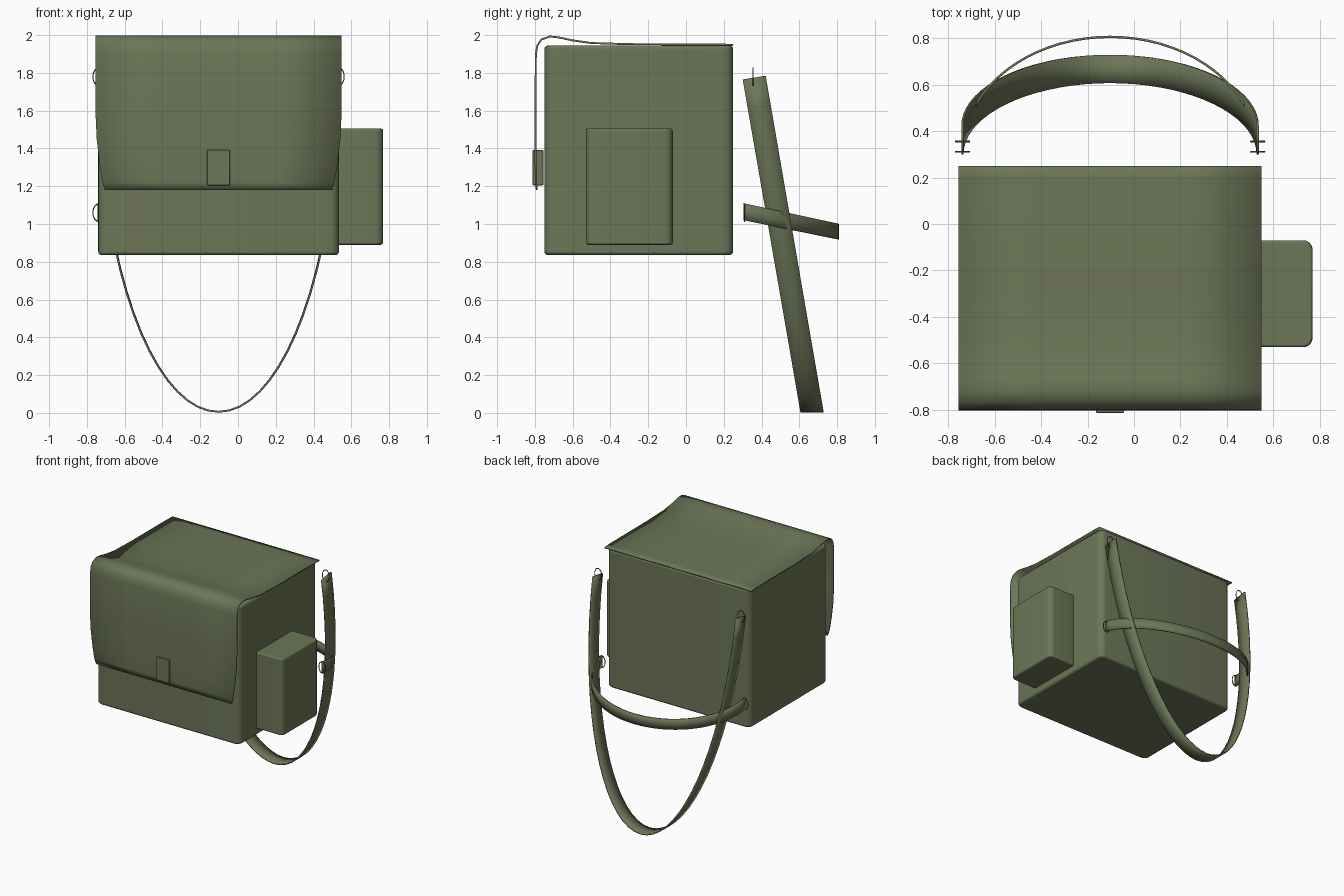
import bpy, bmesh
from math import sin, cos, pi, radians
from mathutils import Vector

cube = bpy.data.objects.get("Cube")
if cube:
    bpy.data.objects.remove(cube, do_unlink=True)

# One olive canvas colour for everything
canvas = bpy.data.materials.new("olive canvas")
canvas.use_nodes = True
OLIVE = (0.15, 0.18, 0.095, 1)
canvas.diffuse_color = OLIVE
for node in canvas.node_tree.nodes:
    if node.type == 'BSDF_PRINCIPLED':
        node.inputs["Base Color"].default_value = OLIVE
        node.inputs["Roughness"].default_value = 0.8

MID = -0.103  # centre line of the bag in x


def finish(ob, angle=50):
    ob.data.materials.clear()
    ob.data.materials.append(canvas)
    bpy.ops.object.select_all(action='DESELECT')
    bpy.context.view_layer.objects.active = ob
    ob.select_set(True)
    bpy.ops.object.shade_smooth_by_angle(angle=radians(angle))
    return ob


def add_mesh(name, bm):
    me = bpy.data.meshes.new(name)
    bmesh.ops.recalc_face_normals(bm, faces=bm.faces)
    bm.to_mesh(me)
    bm.free()
    ob = bpy.data.objects.new(name, me)
    bpy.context.collection.objects.link(ob)
    return ob


def rounded_box(name, lo, hi, upright, rim):
    """Box with wide rounding on upright edges and a small one on the rims."""
    lo, hi = Vector(lo), Vector(hi)
    bm = bmesh.new()
    bmesh.ops.create_cube(bm, size=1)
    for v in bm.verts:
        v.co = (lo + hi) / 2 + v.co * (hi - lo)
    if upright:
        edges = [e for e in bm.edges
                 if abs(e.verts[0].co.z - e.verts[1].co.z) > 0.01]
        bmesh.ops.bevel(bm, geom=edges, offset=upright, segments=5,
                        profile=0.5, affect='EDGES')
    ob = add_mesh(name, bm)
    mod = ob.modifiers.new("soft rims", 'BEVEL')
    mod.width, mod.segments = rim, 3
    mod.limit_method, mod.angle_limit = 'ANGLE', radians(40)
    mod.harden_normals = True
    return finish(ob)


def sheet(name, rows, thickness):
    """Cloth strip through matching rows of points."""
    bm = bmesh.new()
    grid = [[bm.verts.new(p) for p in row] for row in rows]
    for a, b in zip(grid, grid[1:]):
        for i in range(len(a) - 1):
            bm.faces.new((a[i], a[i + 1], b[i + 1], b[i]))
    ob = add_mesh(name, bm)
    mod = ob.modifiers.new("thickness", 'SOLIDIFY')
    mod.thickness, mod.offset = thickness, 0
    return finish(ob)


# Bag body, side pocket and clasp
rounded_box("bag_body", (-0.74, -0.75, 0.835), (0.535, 0.25, 1.945), 0.05, 0.02)
rounded_box("side_pocket", (0.5, -0.53, 0.89), (0.768, -0.07, 1.505), 0.04, 0.012)
rounded_box("clasp", (-0.163, -0.812, 1.205), (-0.043, -0.755, 1.392), 0, 0.004)

# Flap: (y, z, half width) from the back edge over the top and down the front
flap = [(0.25, 1.947, .652), (0.2, 1.95, .652), (-0.3, 1.952, .652),
        (-0.5, 1.958, .652), (-0.6, 1.972, .652), (-0.67, 1.987, .652),
        (-0.72, 1.993, .652), (-0.765, 1.977, .652), (-0.787, 1.945, .652),
        (-0.795, 1.9, .652), (-0.797, 1.6, .652), (-0.797, 1.45, .645),
        (-0.796, 1.32, .63), (-0.794, 1.22, .614), (-0.79, 1.18, .602)]
sheet("flap", [[(MID + w * t, y, z) for t in (-1, -.5, 0, .5, 1)]
               for y, z, w in flap], 0.01)

# Long shoulder strap and short carrying handle, both half ellipses
STEPS = 36
SPAN = 0.635
strap, handle = [], []
for i in range(STEPS + 1):
    a = pi * i / STEPS
    x, drop = MID - SPAN * cos(a), sin(a)
    y, z = 0.361 + 0.306 * drop, 1.775 - 1.769 * drop
    tilt = 0.01 * (1 - drop)
    strap.append([(x, y + 0.061 * s, z + tilt * s) for s in (-1, 0, 1)])
    y, z = 0.305 + 0.5 * drop, 1.065 - 0.105 * drop
    half = 0.045 - 0.004 * drop
    handle.append([(x, y, z + half * s) for s in (-1, 0, 1)])
sheet("shoulder_strap", strap, 0.01)
sheet("carrying_handle", handle, 0.01)

# Oval rings at the ends of the strap and the handle
for part, y, z in (("strap", 0.355, 1.78), ("handle", 0.31, 1.06)):
    for side, s in (("left", 1), ("right", -1)):
        bpy.ops.mesh.primitive_torus_add(
            major_segments=24, minor_segments=6, major_radius=0.046,
            minor_radius=0.004, location=(MID + s * SPAN, y, z),
            rotation=(pi / 2, 0, 0))
        ring = bpy.context.object
        ring.name = f"{part}_ring_{side}"
        ring.scale.x = 0.66
        finish(ring)
